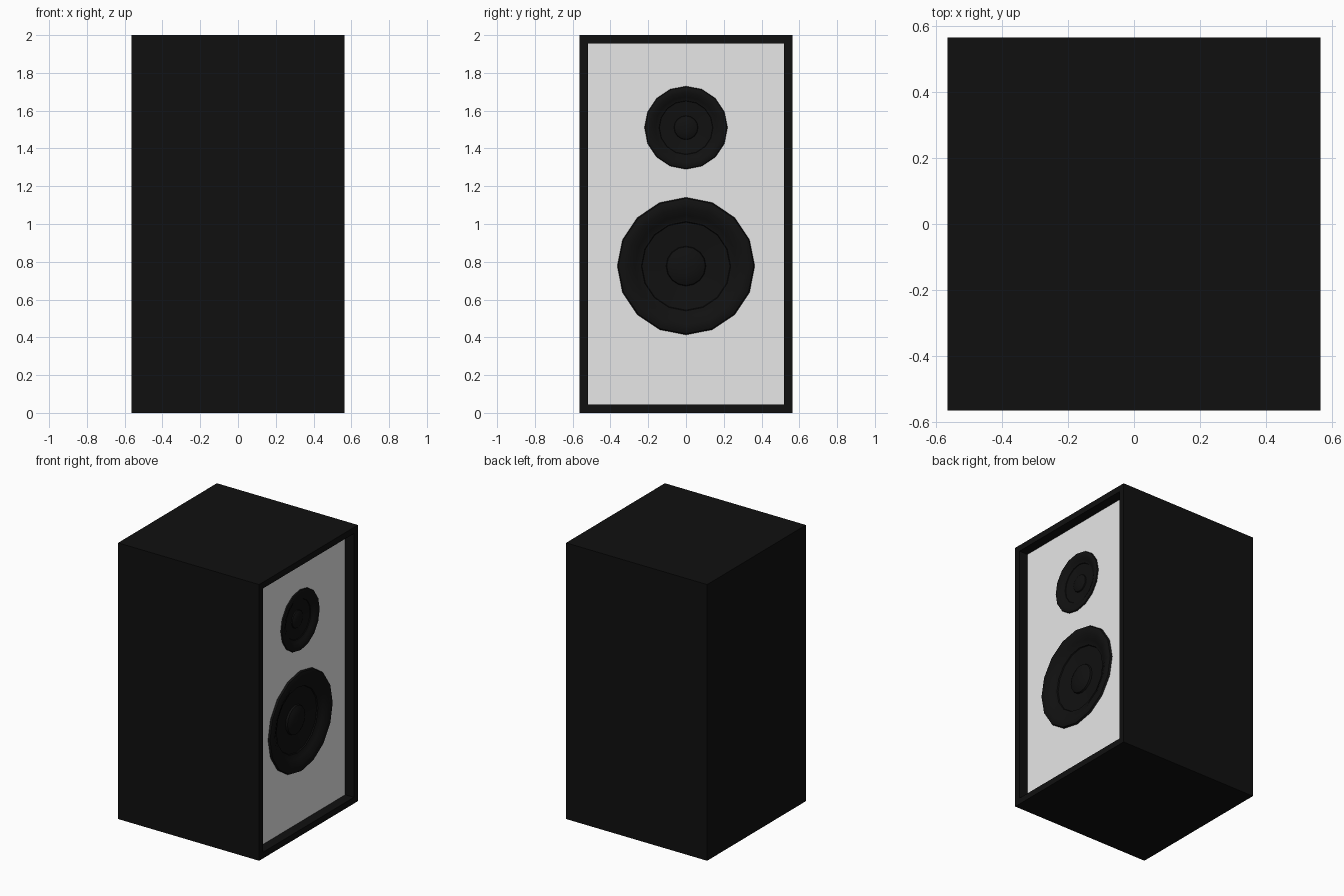
import bpy, bmesh, math
from mathutils import Vector

if "Cube" in bpy.data.objects:
    bpy.data.objects.remove(bpy.data.objects["Cube"])

HALF, TOP = 0.565, 2.0        # cabinet half width and height
RIM, DEPTH = 0.045, 0.07      # frame width and baffle recess
PX = HALF - DEPTH             # x of the baffle plane
SIDES = 16
# driver centre height, outer radius
DRIVERS = {"woofer": (0.777, 0.364), "tweeter": (1.51, 0.22)}
# driver profile for unit radius: (radius, height above baffle)
PROFILE = [(1.0, 0.0), (0.985, 0.035), (0.93, 0.055), (0.85, 0.045), (0.74, -0.01),
           (0.67, -0.055), (0.65, -0.055), (0.64, -0.075), (0.29, -0.11),
           (0.28, -0.075), (0.22, -0.045), (0.12, -0.025)]


def material(name, v):
    m = bpy.data.materials.new(name)
    m.diffuse_color = (v, v, v, 1)
    m.use_nodes = True
    m.node_tree.nodes["Principled BSDF"].inputs["Base Color"].default_value = m.diffuse_color
    return m


def finish(bm, name, mat):
    me = bpy.data.meshes.new(name)
    bm.to_mesh(me)
    bm.free()
    ob = bpy.data.objects.new(name, me)
    bpy.context.collection.objects.link(ob)
    me.materials.append(mat)
    return ob


def ring(bm, x, cz, r):
    return [bm.verts.new((x, r * math.sin(a), cz + r * math.cos(a)))
            for a in (2 * math.pi * i / SIDES for i in range(SIDES))]


black = material("cabinet black", 0.005)
cone_black = material("driver black", 0.0055)
grey = material("baffle light grey", 0.8)

# Cabinet: box with a recessed opening on the +x side
bm = bmesh.new()
bmesh.ops.create_cube(bm, size=1)
for v in bm.verts:
    v.co = Vector((v.co.x * 2 * HALF, v.co.y * 2 * HALF, (v.co.z + 0.5) * TOP))
bm.normal_update()
face = max(bm.faces, key=lambda f: f.normal.x)
bmesh.ops.inset_region(bm, faces=[face], thickness=RIM, use_even_offset=True)
opening = bmesh.ops.extrude_discrete_faces(bm, faces=[face])["faces"][0]
for v in opening.verts:
    v.co.x = PX
bmesh.ops.delete(bm, geom=[opening], context='FACES')
finish(bm, "cabinet", black)

# Baffle: flat panel with two driver holes
bm = bmesh.new()
w = HALF - RIM
loops = [[bm.verts.new((PX, y, z)) for y, z in
          ((-w, RIM), (w, RIM), (w, TOP - RIM), (-w, TOP - RIM))]]
loops += [ring(bm, PX, cz, r) for cz, r in DRIVERS.values()]
edges = [bm.edges.new((l[i - 1], l[i])) for l in loops for i in range(len(l))]
bmesh.ops.triangle_fill(bm, edges=edges, use_beauty=True, use_dissolve=False,
                        normal=(1, 0, 0))
for f in bm.faces:
    f.normal_update()
    if f.normal.x < 0:
        f.normal_flip()
finish(bm, "baffle", grey)

# Drivers: lathed surround, cone and dust cap
for name, (cz, r) in DRIVERS.items():
    bm = bmesh.new()
    rings = [ring(bm, PX + h * r, cz, p * r) for p, h in PROFILE]
    for a, b in zip(rings, rings[1:]):
        for i in range(SIDES):
            bm.faces.new((a[i - 1], a[i], b[i], b[i - 1]))
    tip = bm.verts.new((PX - 0.02 * r, 0, cz))
    for i in range(SIDES):
        bm.faces.new((rings[-1][i - 1], rings[-1][i], tip))
    bm.normal_update()
    if sum(f.normal.x * f.calc_area() for f in bm.faces) < 0:
        bmesh.ops.reverse_faces(bm, faces=bm.faces[:])
    ob = finish(bm, name, cone_black)
    bpy.ops.object.select_all(action='DESELECT')
    ob.select_set(True)
    bpy.context.view_layer.objects.active = ob
    bpy.ops.object.shade_smooth_by_angle(angle=math.radians(40))
